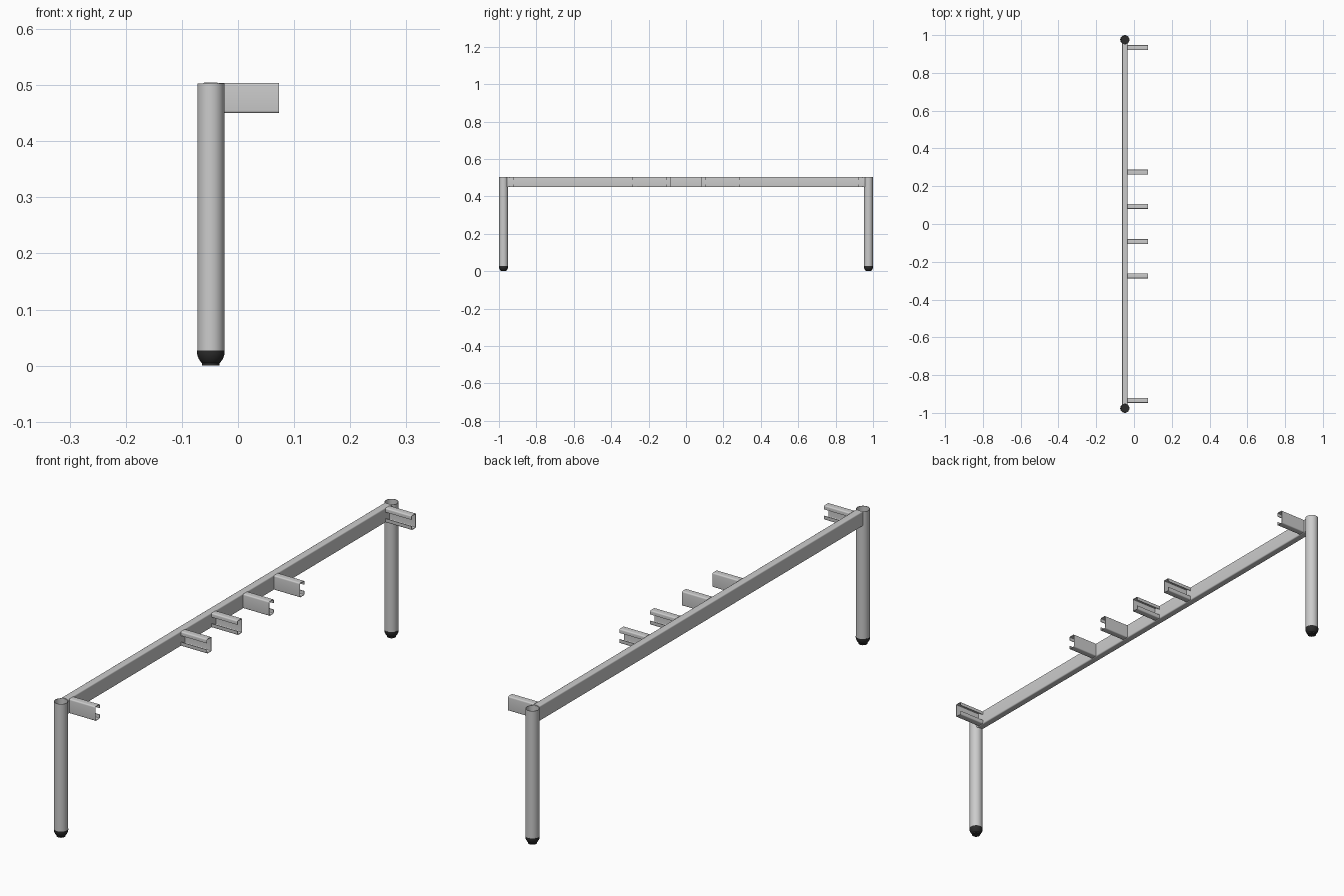
import bpy, bmesh, math
from mathutils import Vector

if "Cube" in bpy.data.objects:
    bpy.data.objects.remove(bpy.data.objects["Cube"])

LEG_X, LEG_Y, LEG_R = -0.0485, 0.9755, 0.024
TOP, BOTTOM = 0.505, 0.449
WALL = 0.002

dark = bpy.data.materials.new("dark_rubber")
dark.diffuse_color = (0.025, 0.025, 0.025, 1)
dark.use_nodes = True
dark.node_tree.nodes["Principled BSDF"].inputs["Base Color"].default_value = dark.diffuse_color


def finish(bm, name, wall=0, mat=None):
    bmesh.ops.recalc_face_normals(bm, faces=bm.faces)
    me = bpy.data.meshes.new(name)
    bm.to_mesh(me)
    bm.free()
    ob = bpy.data.objects.new(name, me)
    bpy.context.collection.objects.link(ob)
    bpy.ops.object.select_all(action='DESELECT')
    ob.select_set(True)
    bpy.context.view_layer.objects.active = ob
    if wall:
        m = ob.modifiers.new("wall", 'SOLIDIFY')
        m.thickness, m.offset = wall, 0
        bpy.ops.object.modifier_apply(modifier=m.name)
    if mat:
        ob.data.materials.append(mat)
    bpy.ops.object.shade_smooth_by_angle(angle=math.radians(35))
    return ob


def rounded(pts, r, closed, n=4):
    """Polyline with each corner replaced by a small curve."""
    pts = [Vector(p) for p in pts]
    out = []
    for i, c in enumerate(pts):
        if not closed and i in (0, len(pts) - 1):
            out.append(c)
            continue
        a = c + (pts[i - 1] - c).normalized() * r
        b = c + (pts[(i + 1) % len(pts)] - c).normalized() * r
        for k in range(n + 1):
            t = k / n
            out.append(a.lerp(c, t).lerp(c.lerp(b, t), t))
    return out


def sheet_metal(name, start, end, closed):
    """Thin-walled section between two matching rows of points."""
    bm = bmesh.new()
    a = [bm.verts.new(p) for p in start]
    b = [bm.verts.new(p) for p in end]
    n = len(a)
    for i in range(n if closed else n - 1):
        j = (i + 1) % n
        bm.faces.new((a[i], a[j], b[j], b[i]))
    return finish(bm, name, WALL)


def leg(name, y):
    r = LEG_R - WALL / 2
    ring = [(LEG_X + r * math.cos(t), y + r * math.sin(t))
            for t in (2 * math.pi * i / 40 for i in range(40))]
    sheet_metal(name, [(*p, 0.024) for p in ring], [(*p, 0.503) for p in ring], True)


def foot(name, y):
    prof = [(0, 0), (0.0155, 0), (0.016, 0.005), (0.018, 0.007), (0.0215, 0.012),
            (0.0238, 0.018), (0.0245, 0.022), (0.0245, 0.027), (0.0215, 0.027),
            (0.0215, 0.035), (0, 0.035)]
    bm = bmesh.new()
    vs = [bm.verts.new((LEG_X + r, y, z)) for r, z in prof]
    es = [bm.edges.new(e) for e in zip(vs, vs[1:])]
    bmesh.ops.spin(bm, geom=vs + es, cent=(LEG_X, y, 0), axis=(0, 0, 1),
                   angle=2 * math.pi, steps=40)
    bmesh.ops.remove_doubles(bm, verts=bm.verts, dist=1e-5)
    finish(bm, name, mat=dark)


def bracket(name, y, s):
    """Lipped channel pointing to +x; web at y, open towards s."""
    h = WALL / 2
    zt, zb, d, lip = TOP - 0.001 - h, BOTTOM + 0.001 + h, 0.025, 0.014
    path = rounded([(d, zt - lip), (d, zt), (0, zt), (0, zb), (d, zb), (d, zb + lip)],
                   0.004, False)
    row = lambda x: [(x, y + s * (h + p.x), p.y) for p in path]
    sheet_metal(name, row(LEG_X + 0.0135), row(0.073), False)


# Rail: rectangular tube with ends saddle-cut against the round legs
w, h = 0.014 - WALL / 2, WALL / 2
path = rounded([(-w, BOTTOM + h), (0, BOTTOM + h), (w, BOTTOM + h),
                (w, TOP - h), (0, TOP - h), (-w, TOP - h)], 0.004, True)
reach = lambda x: LEG_Y - math.sqrt((LEG_R - h) ** 2 - x * x)
sheet_metal("rail", [(LEG_X + p.x, -reach(p.x), p.y) for p in path],
            [(LEG_X + p.x, reach(p.x), p.y) for p in path], True)

# Legs, feet and brackets, mirrored front to back
for side, s in (("front", -1), ("back", 1)):
    leg(side + "_leg", s * LEG_Y)
    foot(side + "_foot", s * LEG_Y)
    bracket(side + "_end_bracket", s * 0.947, -s)
    bracket(side + "_outer_bracket", s * 0.261, s)
    bracket(side + "_inner_bracket", s * 0.08, s)
